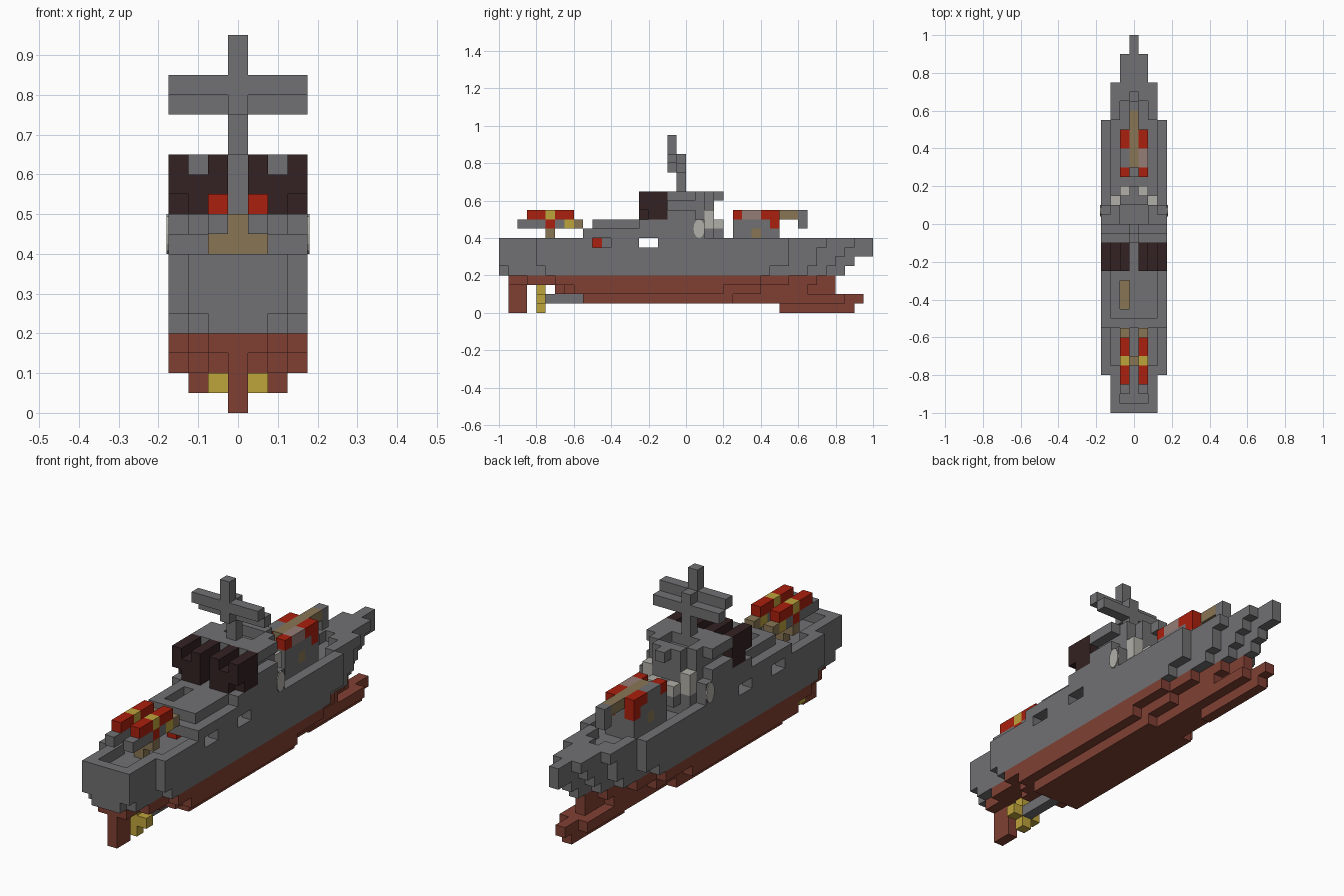
import bpy
import bmesh
from mathutils import Matrix, Vector

UNIT = 0.05  # edge of one building block

cube = bpy.data.objects.get("Cube")
if cube:
    bpy.data.objects.remove(cube)


def material(name, *rgb):
    mat = bpy.data.materials.new(name)
    mat.use_nodes = True
    mat.diffuse_color = (*rgb, 1)
    mat.node_tree.nodes["Principled BSDF"].inputs["Base Color"].default_value = (*rgb, 1)
    return mat


grey = material("ship grey", .165, .16, .168)
rust = material("hull rust red", .216, .051, .033)
red = material("bright red", .4, .014, .004)
gold = material("brass", .515, .367, .045)
tan = material("dull tan", .25, .18, .09)
dark = material("funnel brown", .034, .016, .016)
pale = material("pale grey", .44, .43, .39)
pink = material("faded pink", .3, .205, .18)


def box(xs, ys, zs):
    """Set of block cells; each argument is a (start, stop) range."""
    return {(x, y, z) for x in range(*xs) for y in range(*ys) for z in range(*zs)}


def pair(column, ys, zs):
    """Blocks in one column and its mirror image."""
    return box((column, column + 1), ys, zs) | box((-column, 1 - column), ys, zs)


def middle(ys, zs):
    return box((0, 1), ys, zs)


def wide(half, ys, zs):
    return box((-half, half + 1), ys, zs)


def tier(zs, sterns, bows):
    """Tapered layer: stern and bow ends for each column, from the middle out."""
    cells = set()
    for column, ends in enumerate(zip(sterns, bows)):
        cells |= pair(column, ends, zs)
    return cells


def finish(name, bm, mat):
    mesh = bpy.data.meshes.new(name)
    bm.to_mesh(mesh)
    bm.free()
    mesh.materials.append(mat)
    obj = bpy.data.objects.new(name, mesh)
    bpy.context.collection.objects.link(obj)


def part(name, mat, *groups):
    """Skin the outside of a set of blocks and merge flat faces."""
    cells = set().union(*groups)
    bm = bmesh.new()
    verts = {}

    def vert(corner):
        if corner not in verts:
            x, y, z = corner
            verts[corner] = bm.verts.new(Vector((x - .5, y, z)) * UNIT)
        return verts[corner]

    for cell in sorted(cells):
        for axis in range(3):
            for side in (0, 1):
                near = list(cell)
                near[axis] += 2 * side - 1
                if tuple(near) in cells:
                    continue
                loop = []
                for u, v in ((0, 0), (1, 0), (1, 1), (0, 1)):
                    corner = list(cell)
                    corner[axis] += side
                    corner[(axis + 1) % 3] += u
                    corner[(axis + 2) % 3] += v
                    loop.append(vert(tuple(corner)))
                bm.faces.new(loop if side else loop[::-1])
    bmesh.ops.dissolve_limit(bm, angle_limit=.01, verts=bm.verts[:], edges=bm.edges[:])
    finish(name, bm, mat)


# Upper hull, with a sunken deck inside a bulwark and two ports on each side
stern = (-20, -20, -20, -16)
hull = tier((4, 5), (-20, -20, -19, -15), (17, 15, 13, 9))
hull |= tier((5, 6), stern, (18, 16, 14, 11))
hull |= tier((6, 7), stern, (20, 17, 14, 11))
hull |= tier((7, 8), stern, (20, 18, 15, 11))
hull -= tier((7, 8), (-19, -19, -15), (14, 13, 11))
for port in (-10, -5):
    hull -= pair(3, (port, port + 2), (7, 8))
part("upper_hull", grey, hull)

# Lower hull with keel and forefoot
part("lower_hull", rust,
     tier((3, 4), (-19, -19, -17, -14), (16, 14, 11, 8)),
     tier((2, 3), (-14, -14, -13, -12), (16, 13, 8, 4)),
     tier((1, 2), (-11, -11, -11), (19, 17, 5)),
     middle((10, 18), (0, 1)))

# Steering and drive
part("rudder", rust, middle((-19, -17), (0, 3)))
part("propeller", gold, wide(1, (-16, -15), (1, 2)), middle((-16, -15), (0, 3)))
part("propeller_shaft", grey, middle((-15, -11), (1, 2)))

# Aft deckhouse with an off-centre hatch
hatch = box((-1, 0), (-9, -6), (8, 10))
house = wide(3, (-11, -2), (8, 9)) | wide(2, (-10, -5), (9, 10)) | wide(3, (-5, -2), (9, 10))
part("aft_deckhouse", grey, house - hatch)
part("hatch_floor", tan, box((-1, 0), (-9, -6), (8, 9)))
part("stored_drum", red, middle((-10, -9), (7, 8)))
part("drum_rack", grey, middle((-9, -8), (7, 8)))

# Bridge with stepped bow end and a railed top platform
lamps = pair(2, (2, 3), (9, 11)) | pair(1, (3, 4), (9, 10))
back = (-2,) * 4
bridge = wide(2, (-2, 3), (7, 8))
bridge |= tier((8, 10), back, (4, 4, 3, 2))
bridge |= tier((10, 11), back, (3, 3, 3, 1))
bridge |= tier((11, 12), back, (3, 3, 2))
bridge |= tier((12, 13), back, (4, 3, 2, 1))
bridge -= wide(1, (0, 2), (12, 13))
part("bridge", grey, bridge - lamps)
part("bridge_lamps", pale, lamps)

# Round pale plates on the bridge sides
for name, side in (("left", 1), ("right", -1)):
    bm = bmesh.new()
    place = Matrix.Translation((side * .175, .07, .45)) @ Matrix.Diagonal((1, .6, 1, 1))
    bmesh.ops.create_cone(bm, cap_ends=True, segments=12, radius1=UNIT, radius2=UNIT,
                          depth=.009, matrix=place @ Matrix.Rotation(1.5708, 4, 'Y'))
    finish(name + "_side_lamp", bm, pale)

# Twin funnels with notched tops
part("funnels", dark,
     pair(1, (-5, -2), (10, 13)),
     pair(2, (-5, -2), (10, 12)),
     pair(3, (-5, -2), (11, 13)),
     pair(3, (-4, -2), (10, 11)))

# Mast and crossbars
part("mast", grey, middle((-1, 0), (12, 17)), middle((-2, -1), (15, 19)))
part("mast_crossbars", grey,
     wide(3, (-1, 0), (15, 16)), wide(3, (-2, -1), (16, 17)))

# Fore gun turret
vents = pair(1, (9, 10), (9, 10))
step = pair(1, (7, 8), (8, 9))
faded = box((1, 2), (6, 8), (10, 11))
part("fore_turret", grey,
     wide(1, (5, 10), (7, 10)) - vents - step,
     box((-1, 0), (6, 8), (10, 11)))
part("fore_turret_red_blocks", red, vents,
     pair(1, (5, 6), (10, 11)), pair(1, (8, 10), (10, 11)))
part("fore_turret_patch", pink, faded)
part("fore_turret_steps", tan, step)
part("fore_gun_barrel", tan, middle((6, 12), (10, 11)))
part("fore_gun_muzzle", grey, middle((12, 13), (9, 11)))

# Aft twin launcher
part("launcher_pedestal", tan, middle((-15, -14), (7, 10)), pair(1, (-15, -14), (8, 9)))
part("launcher_rails", grey,
     pair(1, (-18, -15), (9, 10)), pair(1, (-14, -13), (9, 10)))
part("launcher_red_tubes", red,
     pair(1, (-17, -15), (10, 11)), pair(1, (-14, -12), (10, 11)),
     pair(1, (-15, -14), (9, 10)))
part("launcher_bands", gold,
     pair(1, (-15, -14), (10, 11)), pair(1, (-13, -12), (9, 10)))
part("launcher_tips", tan, pair(1, (-12, -11), (9, 10)))
